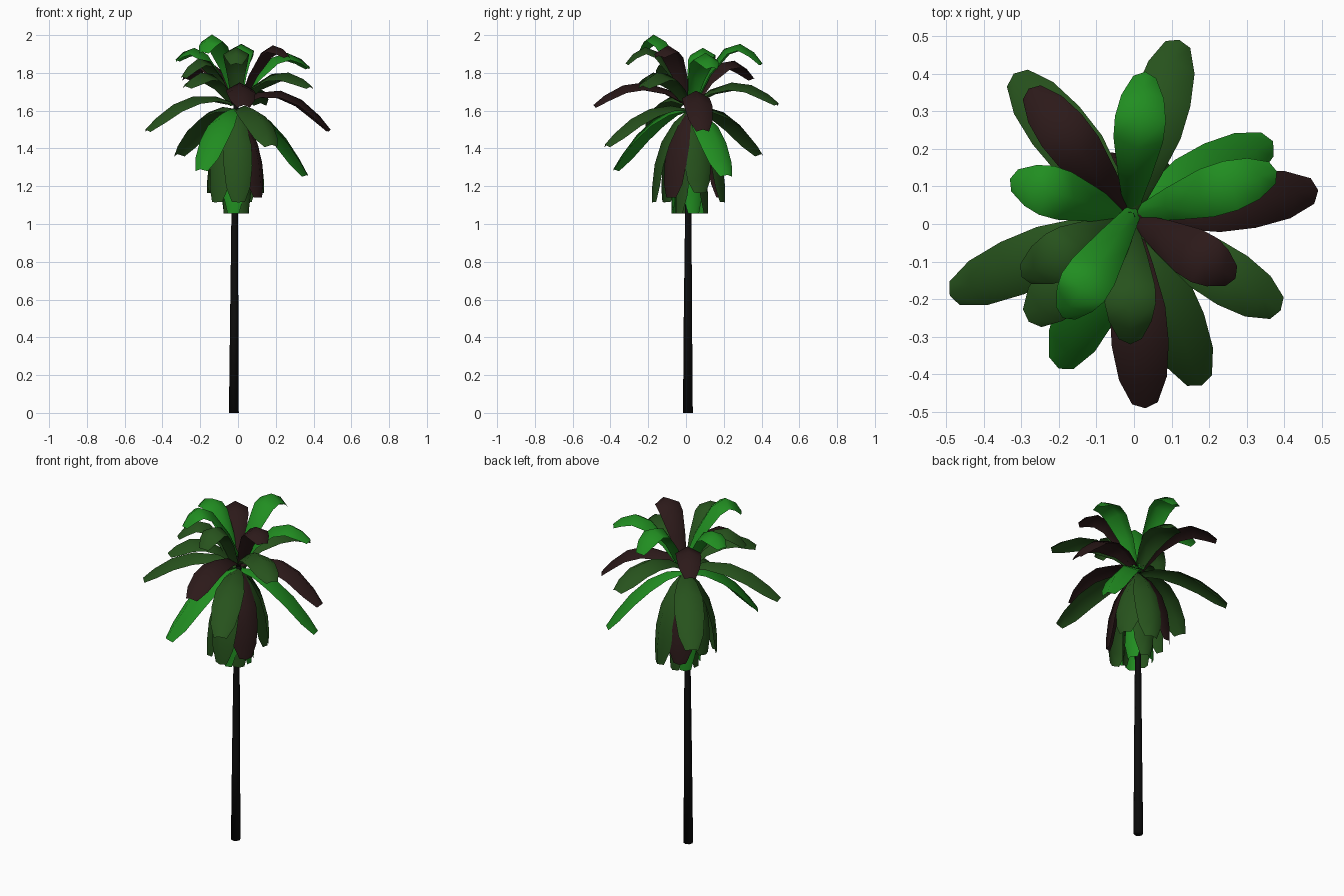
import bpy, bmesh, math
from mathutils import Vector

if "Cube" in bpy.data.objects:
    bpy.data.objects.remove(bpy.data.objects["Cube"])


def material(name, rgb):
    m = bpy.data.materials.new(name)
    m.diffuse_color = (*rgb, 1)
    m.use_nodes = True
    m.node_tree.nodes["Principled BSDF"].inputs["Base Color"].default_value = m.diffuse_color
    return m


BARK = material("bark", (0.004, 0.004, 0.004))
TONES = {
    "bright": material("bright_leaf", (0.015, 0.27, 0.015)),
    "mid": material("green_leaf", (0.02, 0.085, 0.012)),
    "dark": material("dark_leaf", (0.025, 0.01, 0.01)),
}
HUB = Vector((-0.01, 0.02, 0))


def finish(bm, name, mat, smooth):
    me = bpy.data.meshes.new(name)
    bm.to_mesh(me)
    bm.free()
    for p in me.polygons:
        p.use_smooth = smooth
    me.materials.append(mat)
    ob = bpy.data.objects.new(name, me)
    bpy.context.collection.objects.link(ob)
    return ob


# (position along the leaf, half width)
LEAF = [(0, 0.025), (0.2, 0.053), (0.45, 0.078), (0.68, 0.08), (0.88, 0.067), (1, 0.036)]


def frond(name, tip, root_z, mid_z, tone, mid_frac=0.52, scale=1.0, root_r=0.015):
    """Arched leaf folded along its midrib, passing through root, middle and tip."""
    tip = Vector(tip)
    out = Vector((tip.x - HUB.x, tip.y - HUB.y, 0))
    direction = out.normalized()
    side = Vector((-direction.y, direction.x, 0))
    root = HUB + direction * root_r + Vector((0, 0, root_z))
    mid = HUB + out * mid_frac + Vector((0, 0, mid_z))
    ctrl = 2 * mid - 0.5 * (root + tip)
    bm = bmesh.new()
    rows = []
    for t, w in LEAF:
        w *= scale
        p = (1 - t) ** 2 * root + 2 * t * (1 - t) * ctrl + t * t * tip
        tangent = ((1 - t) * (ctrl - root) + t * (tip - ctrl)).normalized()
        normal = tangent.cross(side)
        drop = normal * (-0.55 * w)
        rows.append([bm.verts.new(p + side * w + drop),
                     bm.verts.new(p),
                     bm.verts.new(p - side * w + drop)])
    for a, b in zip(rows, rows[1:]):
        for i in range(2):
            bm.faces.new((a[i], a[i + 1], b[i + 1], b[i]))
    finish(bm, name, TONES[tone], True)


# Slim tapering trunk
bm = bmesh.new()
rings = []
for x, y, z, r in [(-0.022, 0.01, 0, 0.026), (-0.02, 0.01, 0.5, 0.022),
                   (-0.018, 0.012, 1.05, 0.017), (-0.01, 0.02, 1.67, 0.013)]:
    rings.append([bm.verts.new((x + r * math.cos(k * math.tau / 8),
                                y + r * math.sin(k * math.tau / 8), z)) for k in range(8)])
for a, b in zip(rings, rings[1:]):
    for k in range(8):
        n = (k + 1) % 8
        bm.faces.new((a[k], a[n], b[n], b[k]))
bm.faces.new(rings[0][::-1])
bm.faces.new(rings[-1])
finish(bm, "trunk", BARK, True)

# Upper crown: leaves rising steeply and arching over
UPPER = [((0.03, 0.405, 1.85), 1.94, "bright"), ((-0.33, 0.12, 1.87), 1.91, "bright"),
         ((-0.19, -0.25, 1.91), 1.98, "bright"), ((-0.01, -0.32, 1.85), 1.92, "mid"),
         ((0.27, -0.145, 1.89), 1.92, "dark"), ((0.38, 0.14, 1.83), 1.89, "bright"),
         ((-0.30, -0.14, 1.78), 1.87, "mid"), ((-0.28, 0.36, 1.77), 1.86, "dark")]
for i, (tip, mid_z, tone) in enumerate(UPPER):
    frond(f"upper_frond_{i + 1}", tip, 1.63, mid_z, tone, scale=0.85,
          root_r=-0.03 if i == 2 else 0.015)

# Middle crown: long leaves spreading sideways
MIDDLE = [((0.12, 0.49, 1.64), 1.75, "mid"), ((-0.49, -0.19, 1.50), 1.67, "mid"),
          ((0.03, -0.49, 1.63), 1.75, "dark"), ((0.49, 0.09, 1.50), 1.70, "dark"),
          ((0.39, -0.23, 1.73), 1.80, "mid"), ((-0.28, -0.26, 1.73), 1.80, "mid")]
for i, (tip, mid_z, tone) in enumerate(MIDDLE):
    frond(f"middle_frond_{i + 1}", tip, 1.64, mid_z, tone, scale=0.95)

# Lower crown: leaves drooping outward
LOWER = [((-0.20, -0.385, 1.29), 1.54, "bright"), ((0.18, -0.43, 1.42), 1.60, "mid"),
         ((0.37, 0.22, 1.26), 1.53, "bright"), ((-0.32, 0.40, 1.37), 1.58, "mid")]
for i, (tip, mid_z, tone) in enumerate(LOWER):
    frond(f"lower_frond_{i + 1}", tip, 1.61, mid_z, tone)

# Skirt: two rings of leaves hanging against the trunk
for ring, (count, rx, ry, z, turn, scale) in enumerate([(7, 0.155, 0.20, 1.14, -85, 0.95),
                                                        (6, 0.07, 0.10, 1.055, -105, 0.85)]):
    for k in range(count):
        a = math.radians(turn + 360 * k / count)
        tip = (HUB.x + rx * math.cos(a), HUB.y + ry * math.sin(a), z + 0.025 * (k % 3 - 1) * (1 - ring))
        tone = ("mid", "dark", "mid")[k % 3] if ring == 0 else ("bright", "mid")[k % 2]
        frond(f"skirt_frond_{ring + 1}_{k + 1}", tip, 1.6, 1.41, tone, mid_frac=0.8, scale=scale)
